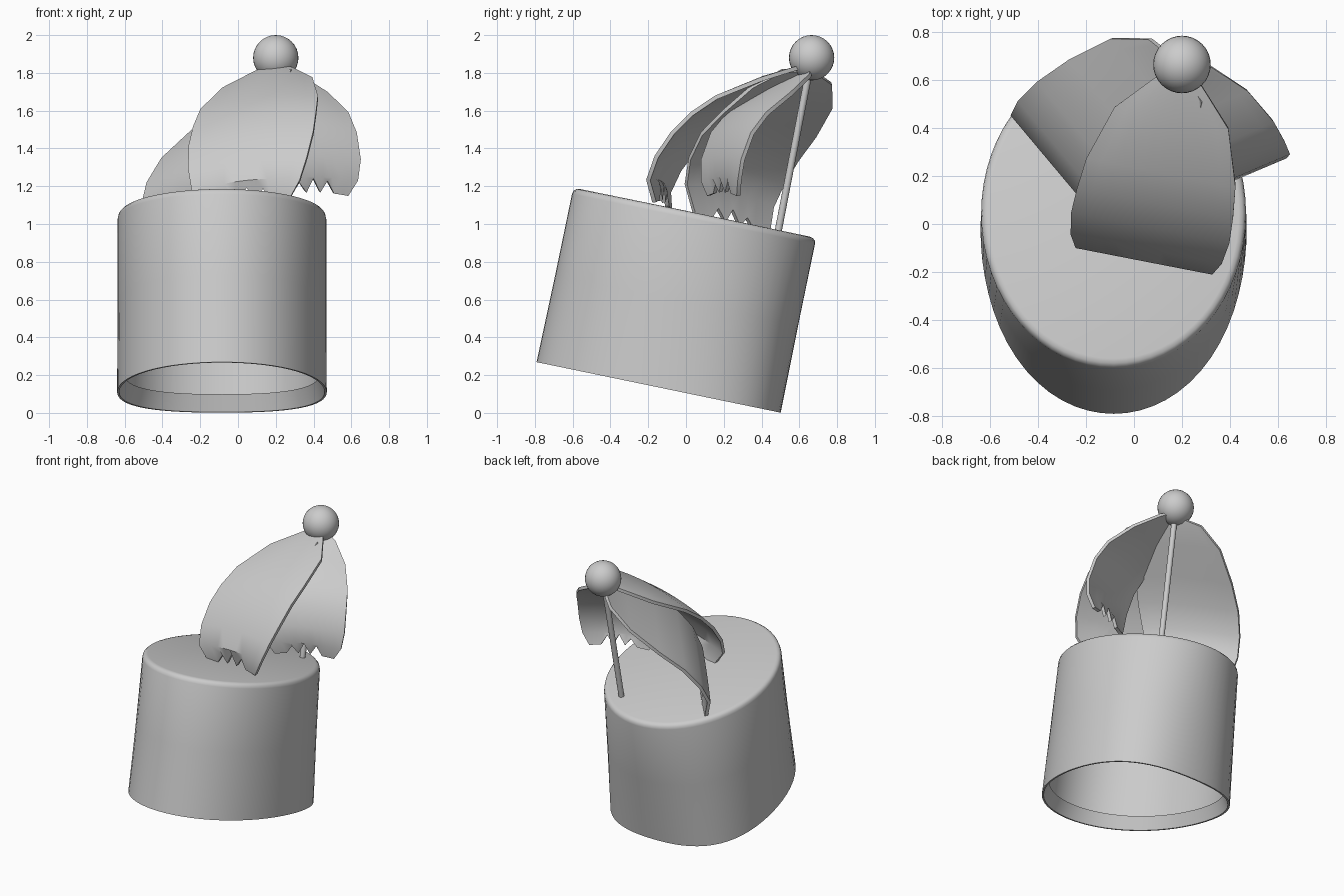
import bpy, bmesh, math
from mathutils import Vector, Matrix

cube = bpy.data.objects.get("Cube")
if cube:
    bpy.data.objects.remove(cube, do_unlink=True)

grey = bpy.data.materials.new("plain_grey")
grey.use_nodes = True
grey.diffuse_color = (0.6, 0.6, 0.6, 1)
grey.node_tree.nodes["Principled BSDF"].inputs["Base Color"].default_value = (0.6, 0.6, 0.6, 1)


def finish(name, bm, thickness=0):
    bmesh.ops.recalc_face_normals(bm, faces=bm.faces)
    mesh = bpy.data.meshes.new(name)
    bm.to_mesh(mesh)
    bm.free()
    mesh.materials.append(grey)
    ob = bpy.data.objects.new(name, mesh)
    bpy.context.collection.objects.link(ob)
    bpy.ops.object.select_all(action='DESELECT')
    bpy.context.view_layer.objects.active = ob
    ob.select_set(True)
    if thickness:
        sheet = ob.modifiers.new("thickness", 'SOLIDIFY')
        sheet.thickness = thickness
        sheet.offset = 0
        bpy.ops.object.modifier_apply(modifier=sheet.name)
    bpy.ops.object.shade_smooth_by_angle(angle=math.radians(35))


# Hat body: hollow oval lathe with a sloped inner hem and a small rounded top rim
def hat_body():
    profile = [(0, .91), (.95, .91), (.95, .09), (.93, .09), (.98, 0), (1, 0), (.995, .47),
               (.995, .91), (.988, .928), (.968, .94), (.94, .944), (0, .945)]
    bm = bmesh.new()
    verts = [bm.verts.new((r, 0, z)) for r, z in profile]
    edges = [bm.edges.new(pair) for pair in zip(verts, verts[1:])]
    bmesh.ops.spin(bm, geom=verts + edges, cent=(0, 0, 0), axis=(0, 0, 1),
                   angle=math.tau, steps=64)
    bmesh.ops.remove_doubles(bm, verts=bm.verts, dist=1e-4)
    # The opening is fuller at the back and slightly squared
    for v in bm.verts:
        r = math.hypot(v.co.x, v.co.y)
        if r > .01:
            low = 1 - v.co.z / .945
            c, s = v.co.x / r, v.co.y / r
            full = 1 + low * .14 * (c * s) ** 2
            v.co.x *= full
            v.co.y = v.co.y * full + low * .19 * r * c * c
    place = (Matrix.Translation((-.085, -.145, .135))
             @ Matrix.Rotation(math.radians(-11.7), 4, 'X')
             @ Matrix.Diagonal((.555, .66, 1, 1)))
    bmesh.ops.transform(bm, matrix=place, verts=bm.verts)
    finish("hat_body", bm)


# Plume blade: rows of (reach, height, half width) ending in a ragged edge
def plume_blade(name, azimuth, roll, crown, rows, columns=10):
    a = math.radians(azimuth)
    out = Vector((math.cos(a), math.sin(a), 0))
    side = Vector((-math.sin(a), math.cos(a), roll))
    root = Vector((.2, .66, 0))
    bm = bmesh.new()
    grid = []
    for i, (reach, height, half) in enumerate(rows):
        line = []
        for j in range(columns + 1):
            t = 2 * j / columns - 1
            p = root + out * reach + side * half * t
            p.z += height - crown * t * t * min(1, reach * 5)
            if i == len(rows) - 1 and j % 2 and 1 < j < columns - 1:
                p.z += .055 + .01 * (j % 3)
            line.append(bm.verts.new(p))
        grid.append(line)
    for upper, lower in zip(grid, grid[1:]):
        for j in range(columns):
            bm.faces.new((upper[j], upper[j + 1], lower[j + 1], lower[j]))
    finish(name, bm, .022)


hat_body()
plume_blade("front_blade", -101, .11, .03, [
    (0, 1.84, .02), (.07, 1.82, .1), (.22, 1.77, .24), (.45, 1.665, .315),
    (.58, 1.575, .33), (.68, 1.475, .335), (.77, 1.35, .32), (.82, 1.23, .29),
    (.8, 1.12, .22)])
plume_blade("right_blade", -140, .2, .02, [
    (0, 1.81, .03), (.03, 1.78, .17), (.15, 1.69, .275), (.34, 1.55, .32),
    (.5, 1.43, .335), (.61, 1.3, .325), (.67, 1.17, .3), (.65, 1.0, .25)])
plume_blade("left_blade", -67, 0, .02, [
    (0, 1.83, .02), (.05, 1.79, .11), (.2, 1.71, .21), (.36, 1.605, .26),
    (.45, 1.5, .27), (.505, 1.36, .27), (.515, 1.25, .25), (.5, 1.17, .2)])

# Pole from the hat top to the ball
bm = bmesh.new()
foot, head = Vector((.175, .482, .93)), Vector((.198, .66, 1.85))
span = head - foot
turn = span.to_track_quat('Z', 'Y').to_matrix().to_4x4()
bmesh.ops.create_cone(bm, cap_ends=True, segments=16, radius1=.019, radius2=.019,
                      depth=span.length,
                      matrix=Matrix.Translation((foot + head) / 2) @ turn)
finish("plume_pole", bm)

# Ball at the tip
bm = bmesh.new()
bmesh.ops.create_uvsphere(bm, u_segments=32, v_segments=16, radius=.12,
                          matrix=Matrix.Translation((.2, .665, 1.88)))
finish("tip_ball", bm)
